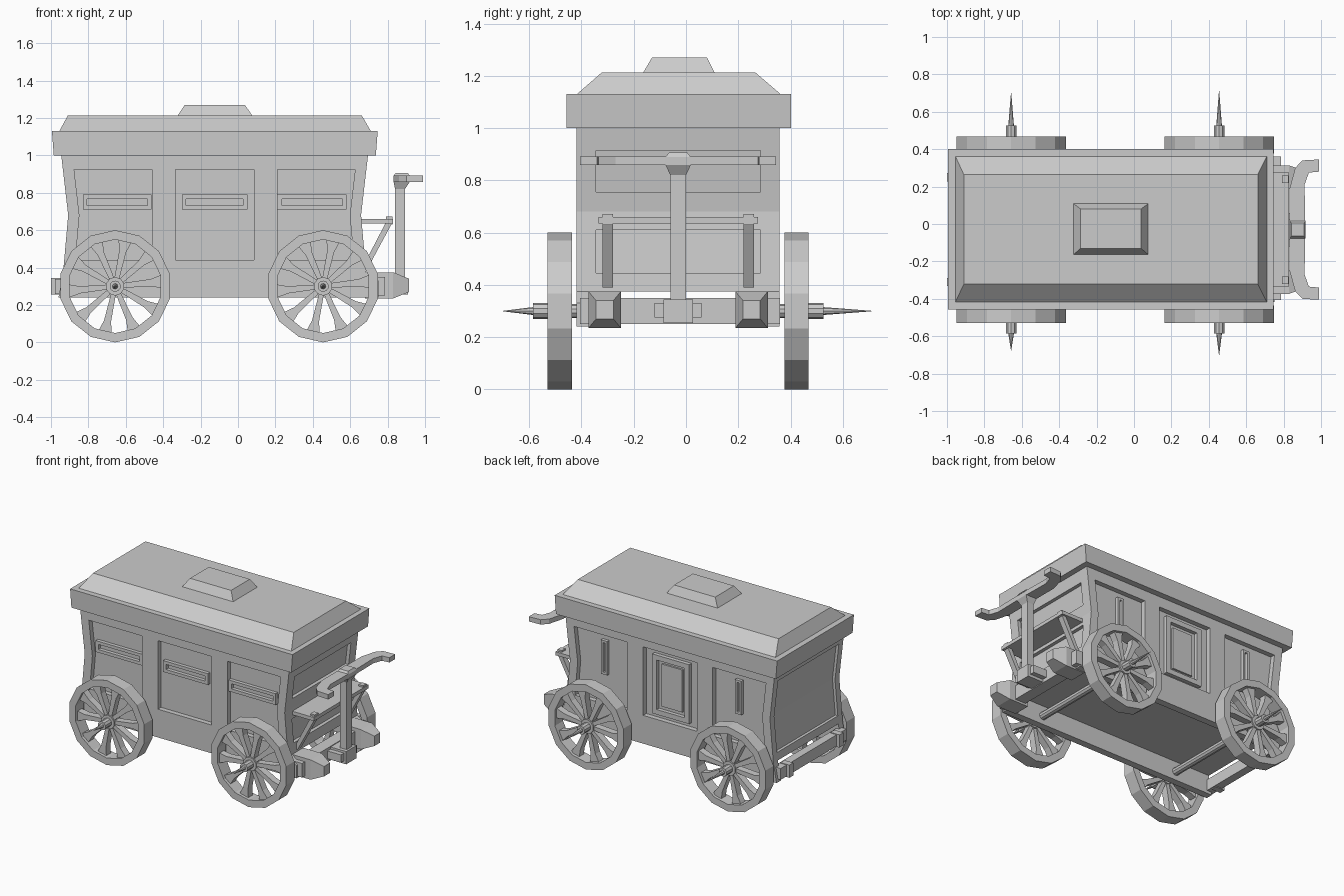
import bpy, bmesh
from math import sin, cos, pi

if "Cube" in bpy.data.objects:
    bpy.data.objects.remove(bpy.data.objects["Cube"])

Y = -0.03          # centre plane of the wagon across y
XC = -0.125        # centre of the cabin along x


# --- helpers: a shape is a loft between two outlines along an axis ---
def loft(axis, p0, a, p1, b):
    return (axis, p0, a, p1, b)


def prism(axis, pts, a, b):
    return loft(axis, pts, a, pts, b)


def rect(u0, u1, v0, v1):
    return [(u0, v0), (u1, v0), (u1, v1), (u0, v1)]


def box(x0, x1, y0, y1, z0, z1):
    return prism('z', rect(x0, x1, y0, y1), z0, z1)


def ngon(u, v, r, n, start=pi / 2):
    return [(u + r * cos(start + 2 * pi * i / n), v + r * sin(start + 2 * pi * i / n)) for i in range(n)]


def frame(x0, x1, z0, z1, t, ya, yb):
    return [box(x0, x1, ya, yb, z0, z0 + t), box(x0, x1, ya, yb, z1 - t, z1),
            box(x0, x0 + t, ya, yb, z0 + t, z1 - t), box(x1 - t, x1, ya, yb, z0 + t, z1 - t)]


def place(axis, p, t):
    return {'x': (t, p[0], p[1]), 'y': (p[0], t, p[1]), 'z': (p[0], p[1], t)}[axis]


def finish(name, bm):
    bmesh.ops.recalc_face_normals(bm, faces=bm.faces)
    me = bpy.data.meshes.new(name)
    bm.to_mesh(me)
    bm.free()
    ob = bpy.data.objects.new(name, me)
    bpy.context.collection.objects.link(ob)
    return ob


def part(name, *shapes):
    bm = bmesh.new()
    for axis, p0, a, p1, b in shapes:
        lo = [bm.verts.new(place(axis, p, a)) for p in p0]
        hi = [bm.verts.new(place(axis, p, b)) for p in p1]
        n = len(lo)
        bm.faces.new(lo)
        bm.faces.new(hi[::-1])
        for i in range(n):
            j = (i + 1) % n
            bm.faces.new((lo[i], hi[i], hi[j], lo[j]))
    return finish(name, bm)


# --- cabin: waisted profile with recessed panels on every side ---
def half_w(z):
    # half length of the cabin at height z
    return 0.783 + (0.037 * (z - 0.68) / 0.32 if z > 0.68 else 0.027 * (0.68 - z) / 0.305)


def end_strip(side, z0, z1, depth):
    zs = [z0] + ([0.68] if z0 < 0.68 < z1 else []) + [z1]
    return [(XC + side * (half_w(z) - depth), z) for z in zs] + \
           [(XC + side * (half_w(z) + 0.1), z) for z in zs[::-1]]


def side_panel(side):
    zs = (0.44, 0.68, 0.925)
    return [(XC + side * 0.335, 0.44)] + [(XC + side * (half_w(z) - 0.06), z) for z in zs] + \
           [(XC + side * 0.335, 0.925)]


YF, YB, D = Y - 0.388, Y + 0.388, 0.035
prof = [(XC + s * half_w(z), z) for s, zz in ((-1, (0.375, 0.68, 1.0)), (1, (1.0, 0.68, 0.375))) for z in zz]
cabin = part("cabin", prism('y', prof, YF, YB))
cuts = []
for ya, yb in ((YF - 0.1, YF + D), (YB - D, YB + 0.1)):
    cuts += [prism('y', side_panel(s), ya, yb) for s in (-1, 1)]
    cuts.append(prism('y', rect(-0.335, 0.085, 0.44, 0.925), ya, yb))
cuts.append(prism('y', end_strip(1, 0.755, 0.915, 0.025), Y - 0.315, Y + 0.315))
cuts.append(prism('y', end_strip(1, 0.445, 0.61, 0.025), Y - 0.315, Y + 0.315))
cuts.append(prism('y', end_strip(-1, 0.43, 0.94, 0.02), Y - 0.34, Y + 0.34))
cutter = part("panel_cutter", *cuts)
cutter.hide_render = True
mod = cabin.modifiers.new("panels", 'BOOLEAN')
mod.operation, mod.solver, mod.object = 'DIFFERENCE', 'EXACT', cutter
bpy.context.view_layer.objects.active = cabin
bpy.ops.object.modifier_apply(modifier="panels")
bpy.data.objects.remove(cutter)

# window slots on the front, narrow slits and a door on the back
for i, (x0, x1) in enumerate(((-0.83, -0.462), (-0.3, 0.05), (0.212, 0.58))):
    part(f"window_slot_{i}", *frame(x0, x1, 0.71, 0.79, 0.022, YF + 0.01, YF + D + 0.01))
for i, x in enumerate((-0.65, 0.40)):
    part(f"slit_window_{i}", *frame(x - 0.025, x + 0.025, 0.64, 0.88, 0.016, YB - D - 0.01, YB - 0.012))
part("door", *frame(-0.27, 0.02, 0.47, 0.89, 0.035, YB - D - 0.01, YB - 0.008),
     box(-0.205, -0.045, YB - D - 0.01, YB - 0.022, 0.53, 0.83))

# --- roof slab, sloped top and hatch ---
part("roof_slab", loft('z', rect(-0.985, 0.737, -0.457, 0.402), 1.0, rect(-0.995, 0.747, -0.457, 0.402), 1.13))
part("roof_top", loft('z', rect(-0.955, 0.71, -0.417, 0.362), 1.13, rect(-0.91, 0.662, -0.322, 0.265), 1.213))
part("roof_hatch", loft('z', rect(-0.325, 0.078, -0.165, 0.11), 1.21, rect(-0.285, 0.037, -0.13, 0.08), 1.27))

# --- chassis: side skirts, end beams and buffers ---
skirt = [(-0.96, 0.24), (0.75, 0.24), (0.75, 0.33), (0.685, 0.375), (-0.935, 0.375)]
part("side_skirts", prism('y', skirt, YF, YF + 0.05), prism('y', skirt, YB - 0.05, YB))
part("front_beam", box(0.70, 0.785, -0.405, 0.36, 0.25, 0.35))
part("rear_beam", box(-0.978, -0.92, YF + 0.02, YB - 0.02, 0.26, 0.34),
     *[box(-1.0, -0.93, y - 0.022, y + 0.022, 0.255, 0.345) for y in (Y - 0.28, Y + 0.28)])
for s in (-1, 1):
    y = Y + s * 0.281
    part("front_shaft", box(0.68, 0.83, y - 0.062, y + 0.062, 0.235, 0.375),
         loft('x', rect(y - 0.062, y + 0.062, 0.235, 0.375), 0.83, rect(y - 0.033, y + 0.033, 0.27, 0.34), 0.915))

# --- driver's bench with brackets ---
part("bench", box(0.64, 0.83, Y - 0.305, Y + 0.305, 0.635, 0.66))
for s in (-1, 1):
    y = Y + s * 0.27
    part("bench_brace", prism('y', [(0.66, 0.39), (0.69, 0.39), (0.825, 0.64), (0.79, 0.64)], y - 0.02, y + 0.02),
         box(0.79, 0.825, y - 0.02, y + 0.02, 0.63, 0.672))

# --- steering column, socket and handlebar ---
part("column", box(0.84, 0.893, Y - 0.03, Y + 0.03, 0.26, 0.83))
part("column_socket", box(0.77, 0.89, Y - 0.09, Y - 0.055, 0.275, 0.33), box(0.77, 0.89, Y + 0.055, Y + 0.09, 0.275, 0.33),
     box(0.77, 0.908, Y - 0.056, Y + 0.056, 0.255, 0.345))
part("column_cap", loft('z', rect(0.84, 0.893, Y - 0.03, Y + 0.03), 0.82, rect(0.832, 0.918, Y - 0.048, Y + 0.048), 0.858),
     loft('z', rect(0.832, 0.918, Y - 0.048, Y + 0.048), 0.89, rect(0.842, 0.908, Y - 0.035, Y + 0.035), 0.906))
half = [(0.915, 0.05), (0.912, 0.24), (0.935, 0.305), (0.99, 0.31), (0.99, 0.375), (0.90, 0.37), (0.862, 0.33), (0.832, 0.22)]
bar = [(x, Y + y) for x, y in half] + [(x, Y - y) for x, y in half[::-1]]
part("handlebar", prism('z', bar, 0.858, 0.892))


# --- wheels: 14-sided rim, ten flared spokes, hub and spike ---
def rim(x, y, name):
    bm = bmesh.new()
    loops = [[bm.verts.new((px, yy, pz)) for px, pz in ngon(x, 0.3, r, 14)]
             for r, yy in ((0.3, y - 0.046), (0.3, y + 0.046), (0.25, y + 0.046), (0.25, y - 0.046))]
    for k in range(4):
        a, b = loops[k], loops[(k + 1) % 4]
        for i in range(14):
            j = (i + 1) % 14
            bm.faces.new((a[i], a[j], b[j], b[i]))
    return finish(name, bm)


def spoke(x, y, ang):
    out = [(0.02, 0.012), (0.19, 0.019), (0.258, 0.038)]
    pts = out + [(r, -w) for r, w in out[::-1]]
    return prism('y', [(x + r * cos(ang) - w * sin(ang), 0.3 + r * sin(ang) + w * cos(ang)) for r, w in pts],
                 y - 0.025, y + 0.025)


for label, x, tips in (("rear", -0.657, (-0.675, 0.70)), ("front", 0.455, (-0.70, 0.71))):
    part(f"{label}_axle", prism('y', ngon(x, 0.3, 0.027, 10), Y - 0.45, Y + 0.45))
    for s, tip in zip((-1, 1), tips):
        y = Y + s * 0.453
        side = "left" if s > 0 else "right"
        rim(x, y, f"{label}_{side}_rim")
        part(f"{label}_{side}_spokes", *[spoke(x, y, 2 * pi * i / 10 + 0.1) for i in range(10)])
        end = Y + s * 0.556
        part(f"{label}_{side}_hub", prism('y', ngon(x, 0.3, 0.05, 10), y - 0.035, y + 0.035),
             prism('y', ngon(x, 0.3, 0.03, 10), y, end),
             loft('y', ngon(x, 0.3, 0.015, 8), end, ngon(x, 0.3, 0.001, 8), tip))
